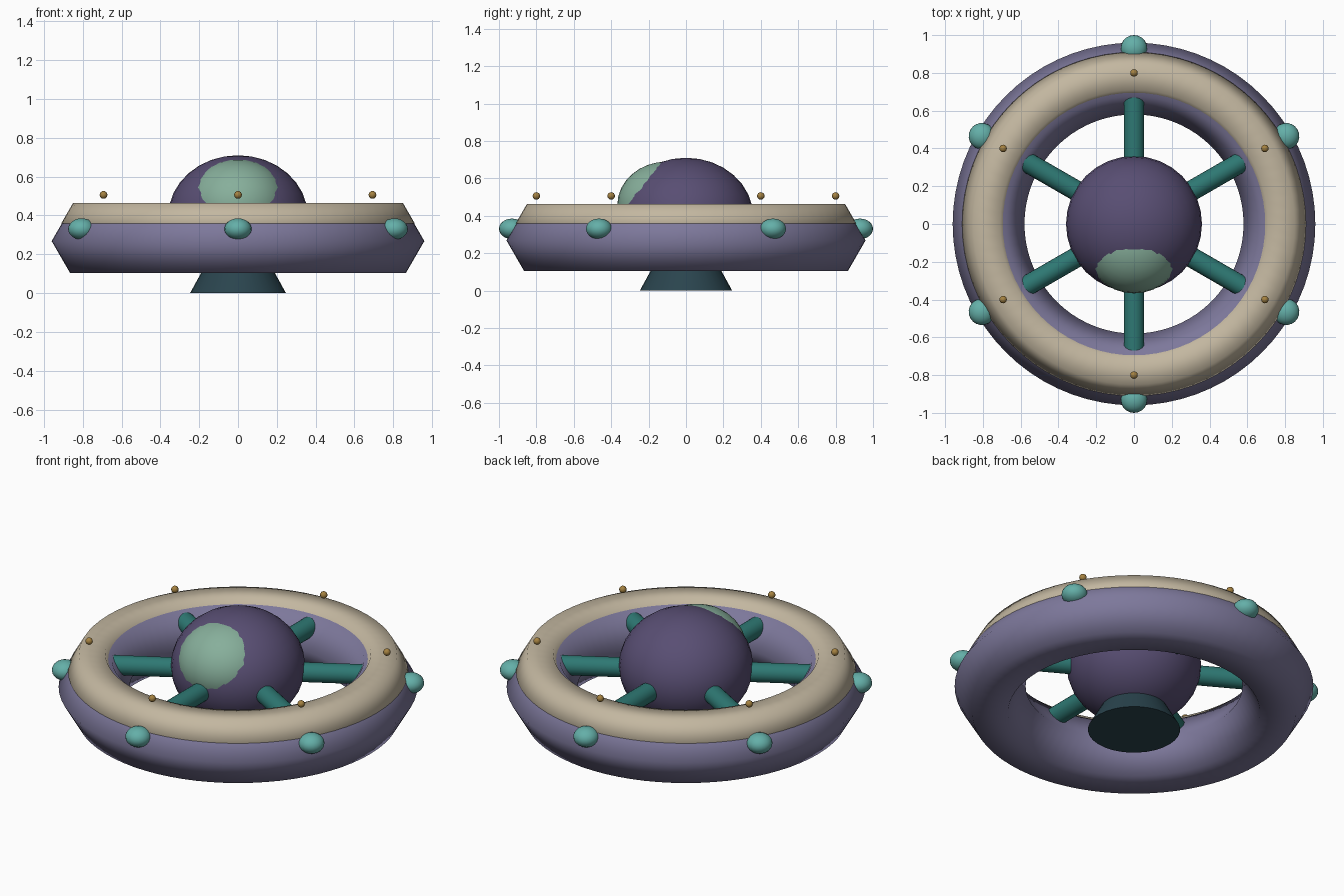
import bpy, bmesh, math
from mathutils import Matrix, Vector

old = bpy.data.objects.get("Cube")
if old:
    bpy.data.objects.remove(old, do_unlink=True)


def material(name, r, g, b):
    m = bpy.data.materials.new(name)
    m.use_nodes = True
    m.diffuse_color = (r, g, b, 1)
    m.node_tree.nodes["Principled BSDF"].inputs["Base Color"].default_value = (r, g, b, 1)
    return m


LAVENDER = material("lavender_hull", 0.205, 0.188, 0.328)
BEIGE = material("beige_trim", 0.546, 0.474, 0.352)
TEAL = material("teal_spoke", 0.027, 0.188, 0.171)
PURPLE = material("purple_dome", 0.098, 0.076, 0.171)
GREEN = material("green_window", 0.242, 0.429, 0.328)
AQUA = material("aqua_pod", 0.127, 0.429, 0.392)
GOLD = material("gold_bead", 0.376, 0.223, 0.053)
DARK = material("dark_base", 0.023, 0.058, 0.076)


def finish(bm, name, mat, sharp_deg=None):
    bmesh.ops.recalc_face_normals(bm, faces=bm.faces)
    for f in bm.faces:
        f.smooth = True
    if sharp_deg:
        for e in bm.edges:
            e.smooth = e.calc_face_angle(0) < math.radians(sharp_deg)
    me = bpy.data.meshes.new(name)
    bm.to_mesh(me)
    bm.free()
    me.materials.append(mat)
    ob = bpy.data.objects.new(name, me)
    bpy.context.collection.objects.link(ob)
    return ob


def ring(name, profile, mat, steps=72):
    """Sweep a closed (radius, height) profile around z."""
    bm = bmesh.new()
    loops = []
    for i in range(steps):
        a = math.tau * i / steps
        loops.append([bm.verts.new((r * math.cos(a), r * math.sin(a), z)) for r, z in profile])
    n = len(profile)
    for i in range(steps):
        p, q = loops[i], loops[(i + 1) % steps]
        for j in range(n):
            k = (j + 1) % n
            bm.faces.new((p[j], q[j], q[k], p[k]))
    return finish(bm, name, mat)


def ellipsoid(name, centre, radii, mat, turn=0, u=32, v=16):
    bm = bmesh.new()
    bmesh.ops.create_uvsphere(bm, u_segments=u, v_segments=v, radius=1)
    bm.transform(Matrix.Translation(centre) @ Matrix.Rotation(turn, 4, "Z")
                 @ Matrix.Diagonal((*radii, 1)))
    return finish(bm, name, mat)


def cone(name, r1, r2, depth, matrix, mat, segments=32):
    bm = bmesh.new()
    bmesh.ops.create_cone(bm, cap_ends=True, segments=segments, radius1=r1, radius2=r2,
                          depth=depth, matrix=matrix)
    return finish(bm, name, mat, 40)


# Six-sided hull ring
R, T, Z = 0.77, 0.19, 0.268
hexagon = [(R + T * math.cos(k * math.pi / 3), Z + T * math.sin(k * math.pi / 3)) for k in range(6)]
ring("hull_ring", hexagon, LAVENDER)

# Beige deck capping the hull
ring("deck_trim", [(0.91, 0.36), (0.85, 0.464), (0.71, 0.464),
                   (0.66, 0.36), (0.71, 0.28), (0.85, 0.28)], BEIGE)

# Central cabin with a bulging front window
SQUASH = 0.875
CABIN = Vector((0, 0, 0.395))
ellipsoid("cabin", CABIN, (0.36, 0.36, 0.36 * SQUASH), PURPLE)
tilt = math.radians(35)
shift = Vector((0, -math.cos(tilt), math.sin(tilt) * SQUASH)) * 0.125
ellipsoid("cabin_window", CABIN + shift, (0.265, 0.265, 0.265 * SQUASH), GREEN)

# Flared foot
cone("base", 0.247, 0.137, 0.2, Matrix.Translation((0, 0, 0.1)), DARK)

# Spokes, side pods and deck beads, six of each
for i in range(6):
    a = math.radians(30 + 60 * i)
    out = Vector((math.cos(a), math.sin(a), 0))
    up = Vector((0, 0, 1))
    lay = Matrix.Translation(out * 0.46 + up * 0.37) @ out.to_track_quat("Z", "Y").to_matrix().to_4x4()
    cone(f"spoke_{i + 1}", 0.054, 0.054, 0.5, lay, TEAL, 20)
    ellipsoid(f"pod_{i + 1}", out * 0.93 + up * 0.33, (0.07, 0.07, 0.055), AQUA, a, 20, 12)
    ellipsoid(f"bead_{i + 1}", out * 0.80 + up * 0.506, (0.02, 0.02, 0.02), GOLD, a, 12, 8)
